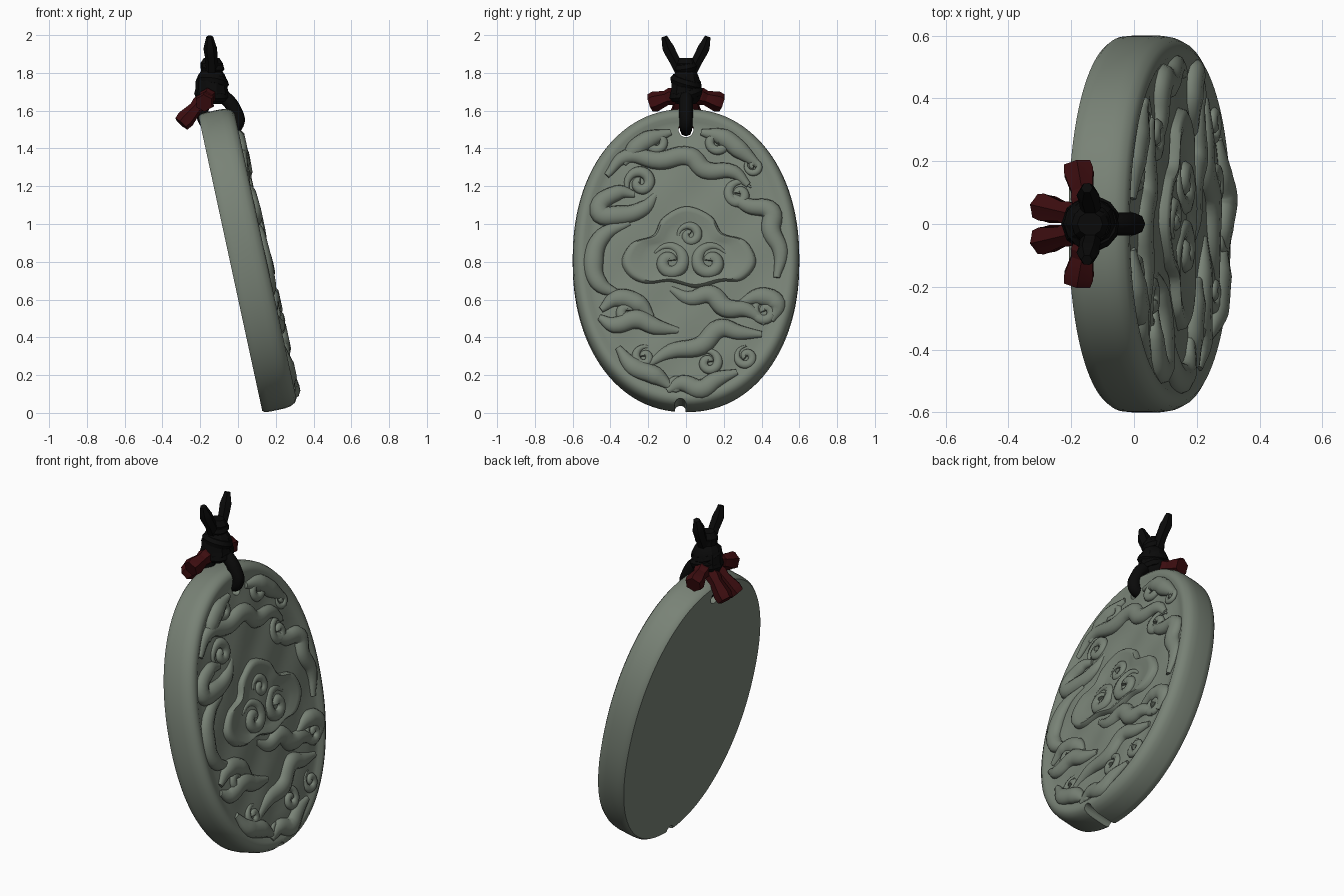
import bpy, bmesh, math
from mathutils import Matrix, Vector

if "Cube" in bpy.data.objects:
    bpy.data.objects.remove(bpy.data.objects["Cube"])

TILT = math.radians(12.2)
S, C = math.sin(TILT), math.cos(TILT)
# plate space: x = width, y = up the plate, z = out of the carved face
PLATE = Matrix(((0, -S, C, -0.04), (1, 0, 0, 0), (0, C, S, 0.79), (0, 0, 0, 1)))


def material(name, rgb):
    m = bpy.data.materials.new(name)
    m.diffuse_color = (*rgb, 1)
    m.use_nodes = True
    m.node_tree.nodes["Principled BSDF"].inputs["Base Color"].default_value = m.diffuse_color
    return m


JADE = material("grey_green_stone", (0.190, 0.225, 0.182))
BLACK = material("black_cord", (0.003, 0.003, 0.003))
RED = material("dark_red_thread", (0.046, 0.004, 0.005))


def finish(ob, mat, angle=35):
    ob.data.materials.clear()
    ob.data.materials.append(mat)
    bpy.ops.object.select_all(action='DESELECT')
    ob.select_set(True)
    bpy.context.view_layer.objects.active = ob
    bpy.ops.object.shade_smooth_by_angle(angle=math.radians(angle))
    return ob


def mesh_object(name, bm, matrix=Matrix()):
    bmesh.ops.recalc_face_normals(bm, faces=bm.faces)
    me = bpy.data.meshes.new(name)
    bm.to_mesh(me)
    bm.free()
    ob = bpy.data.objects.new(name, me)
    ob.matrix_world = matrix
    bpy.context.collection.objects.link(ob)
    return ob


def loft(name, rings, mat, matrix=Matrix(), angle=35):
    """Skin a stack of equal point rings and cap both ends."""
    bm = bmesh.new()
    loops = [[bm.verts.new(p) for p in r] for r in rings]
    n = len(loops[0])
    for a, b in zip(loops, loops[1:]):
        for i in range(n):
            bm.faces.new((a[i], a[(i + 1) % n], b[(i + 1) % n], b[i]))
    bm.faces.new(loops[0])
    bm.faces.new(loops[-1])
    return finish(mesh_object(name, bm, matrix), mat, angle)


def ring(rx, ry, z, n, cx=0, cy=0, power=2.0, wave=0.0):
    pts = []
    for i in range(n):
        c, s = math.cos(2 * math.pi * i / n), math.sin(2 * math.pi * i / n)
        x = cx + rx * math.copysign(abs(c) ** (2 / power), c)
        y = cy + ry * math.copysign(abs(s) ** (2 / power), s)
        pts.append((x, y, z + wave * math.sin(17 * x + 1) * math.sin(15 * y)))
    return pts


def tube(name, pts, radii, mat, matrix=Matrix(), res=6, bevel=2, angle=50):
    """Smooth tapering tube through the points."""
    cu = bpy.data.curves.new(name, 'CURVE')
    cu.dimensions = '3D'
    cu.bevel_depth = 1
    cu.bevel_resolution = bevel
    cu.resolution_u = res
    cu.use_fill_caps = True
    sp = cu.splines.new('BEZIER')
    sp.bezier_points.add(len(pts) - 1)
    for bp, p, r in zip(sp.bezier_points, pts, radii):
        bp.co = p
        bp.radius = r
        bp.handle_left_type = bp.handle_right_type = 'AUTO'
    ob = bpy.data.objects.new(name, cu)
    bpy.context.collection.objects.link(ob)
    bpy.ops.object.select_all(action='DESELECT')
    ob.select_set(True)
    bpy.context.view_layer.objects.active = ob
    bpy.ops.object.convert(target='MESH')
    ob = bpy.context.view_layer.objects.active
    ob.matrix_world = matrix
    return finish(ob, mat, angle)


# Oval plate: flat back, rounded side, soft rim around a gently rolling field
W, H = 0.60, 0.81
profile = [(0.012, 0), (0.003, 0.012), (0, 0.04), (0, 0.12), (0.005, 0.152), (0.018, 0.178),
           (0.038, 0.190), (0.06, 0.190), (0.08, 0.180), (0.11, 0.176)]
rings = [ring(W - d, H - d, z, 112, power=2.14) for d, z in profile]
rings += [ring(W - d, H - d, 0.178 + 0.014 * d, 112, power=2.1, wave=0.008)
          for d in (.15, .20, .25, .30, .35, .40, .45, .50, .55)]
plate = loft("oval_plate", rings, JADE, PLATE)


# Cord hole near the top and small notch at the bottom edge
def cut(matrix, radius):
    bm = bmesh.new()
    bmesh.ops.create_cone(bm, cap_ends=True, segments=20, radius1=radius, radius2=radius, depth=1)
    cutter = mesh_object("cutter", bm, matrix)
    cutter.hide_render = True
    mod = plate.modifiers.new("cut", 'BOOLEAN')
    mod.operation, mod.object, mod.solver = 'DIFFERENCE', cutter, 'EXACT'
    bpy.context.view_layer.objects.active = plate
    bpy.ops.object.modifier_apply(modifier=mod.name)
    bpy.data.objects.remove(cutter)


bpy.context.view_layer.update()
cut(Matrix.Translation((-0.1, 0, 1.5)) @ Matrix.Rotation(math.pi / 2, 4, 'Y'), 0.040)
cut(PLATE @ Matrix.Translation((-0.03, -0.80, 0.1)), 0.030)
finish(plate, JADE)


# Carved relief: points are given as seen from the carved side (across, height)
def on_plate(p, lift=0.0):
    return (p[0], (p[1] - 0.832) / C, lift)


FLAT = PLATE @ Matrix.Translation((0, 0, 0.180)) @ Matrix.Diagonal((1, 1, 0.78, 1))


def ribbon(name, pts, r=0.054):
    n = len(pts) - 1
    radii = [r * (0.1 + 0.9 * math.sin(math.pi * (0.04 + 0.92 * i / n)) ** 0.7) for i in range(n + 1)]
    tube(name, [on_plate(p) for p in pts], radii, JADE, FLAT, bevel=3, angle=60)


def curl(name, cx, cz, r, start, turn, lift=0.0):
    """Spiral scroll winding inwards; turn is +1 or -1."""
    pts, radii = [], []
    for i in range(13):
        t = i / 12
        a = math.radians(start) + turn * t * 2.7 * math.pi
        q = r * (1 - 0.90 * t)
        pts.append(on_plate((cx + q * math.cos(a), cz + q * math.sin(a)), lift + 0.008 * t))
        radii.append(r * (0.42 - 0.12 * t) * min(1, 0.15 + 3 * t))
    tube(name, pts, radii, JADE, FLAT, res=3, angle=60)


# Central lobed cloud: raised crisp edge, dished inside
cloud = [(-.33, .81), (-.28, .90), (-.17, .94), (-.12, 1.03), (0, 1.09), (.13, 1.04), (.19, .95),
         (.31, .91), (.36, .80), (.29, .71), (.18, .70), (.05, .67), (-.08, .70), (-.20, .69), (-.29, .73)]
mid = Vector((0.01, 0.84))
steps = [(1.03, 0.0), (1.01, 0.030), (0.96, 0.042), (0.88, 0.040), (0.74, 0.024), (0.55, 0.018), (0.3, 0.03)]
smooth_edge = []
for i in range(len(cloud)):      # rounded spline through the lobe points
    p0, p1, p2, p3 = (Vector(cloud[(i + k) % len(cloud)]) for k in (-1, 0, 1, 2))
    for k in range(5):
        t = k / 5
        smooth_edge.append(0.5 * (2 * p1 + (p2 - p0) * t + (2 * p0 - 5 * p1 + 4 * p2 - p3) * t * t
                                  + (3 * p1 - p0 - 3 * p2 + p3) * t ** 3))
loft("cloud_centre", [[on_plate(mid + (p - mid) * s, h) for p in smooth_edge] for s, h in steps],
     JADE, FLAT, angle=55)
curl("cloud_curl_left", -0.085, 0.80, 0.095, 150, -1, 0.016)
curl("cloud_curl_right", 0.13, 0.80, 0.095, 30, 1, 0.016)
curl("cloud_curl_top", 0.02, 0.94, 0.065, 200, -1, 0.016)

# Winding ribbons around the field
ribbons = {
    "top": [(-.42, 1.26), (-.32, 1.36), (-.14, 1.34), (.02, 1.36), (.10, 1.29), (.25, 1.28), (.33, 1.21)],
    "upper_left": [(-.27, 1.16), (-.36, 1.17), (-.46, 1.07), (-.36, 1.05), (-.22, 1.09), (-.16, 1.16)],
    "left": [(-.30, 1.01), (-.44, .94), (-.49, .81), (-.46, .69), (-.35, .63)],
    "upper_right": [(.22, 1.16), (.33, 1.10), (.45, 1.07), (.45, .97), (.50, .86), (.48, .72)],
    "lower_left": [(-.46, .51), (-.38, .47), (-.26, .50), (-.16, .46), (-.04, .44)],
    "lower_left_crest": [(-.45, .55), (-.36, .61), (-.25, .58), (-.18, .51)],
    "lower_middle": [(-.08, .66), (.02, .61), (.13, .63), (.21, .56), (.32, .55), (.42, .48)],
    "lower_right": [(.28, .58), (.40, .62), (.48, .58), (.45, .49)],
    "low": [(-.20, .26), (-.08, .33), (.08, .36), (.18, .45), (.28, .43), (.40, .42)],
    "bottom_left": [(-.36, .35), (-.28, .25), (-.16, .20), (-.08, .14)],
    "bottom": [(-.10, .12), (-.02, .16), (.08, .13), (.16, .18), (.27, .22)],
    "top_left_edge": [(-.33, 1.32), (-.27, 1.40), (-.20, 1.45), (-.08, 1.49)],
    "top_right_edge": [(.08, 1.49), (.20, 1.46), (.28, 1.40), (.39, 1.31)],
}
for name, pts in ribbons.items():
    ribbon("ribbon_" + name, pts)

# Small scrolls at the ribbon ends
scrolls = [(-.24, 1.22, .080, 230, -1), (-.15, 1.44, .062, 90, 1), (.16, 1.44, .068, 90, -1),
           (.28, 1.16, .075, 30, 1), (.36, 1.31, .048, 120, 1), (-.31, .54, .080, 140, -1),
           (.42, .54, .070, 60, 1), (.12, .27, .068, 150, -1), (.32, .30, .060, 90, 1),
           (-.22, .30, .060, 40, 1), (-.05, .15, .045, 0, 1)]
for i, (x, z, r, a, t) in enumerate(scrolls):
    curl(f"scroll_{i + 1}", x, z, r, a, t)

# Cord loop through the hole
loop = [(-.12, 0, 1.70), (-.065, 0, 1.665), (-.022, 0, 1.61), (-.003, 0, 1.53), (-.05, 0, 1.502),
        (-.13, 0, 1.505), (-.180, 0, 1.55), (-.185, 0, 1.63), (-.16, 0, 1.70)]
tube("cord_loop", loop, [.036, .036, .037, .035, .032, .032, .032, .034, .036], BLACK)

# Knot body with wrapped strands
knot = [(.055, 1.635), (.080, 1.66), (.092, 1.69), (.084, 1.72), (.086, 1.75), (.070, 1.79),
        (.056, 1.81), (.060, 1.85), (.040, 1.880)]
loft("knot", [ring(r, r * 0.95, z, 10, -0.14) for r, z in knot], BLACK, angle=30)
for i, (z, r, tilt) in enumerate([(1.69, .064, 14), (1.75, .060, -16), (1.83, .036, 10)]):
    bpy.ops.mesh.primitive_torus_add(location=(-0.135, 0, z), rotation=(math.radians(tilt), 0.15, 0),
                                     major_radius=r, minor_radius=.028,
                                     major_segments=14, minor_segments=7)
    wrap = bpy.context.active_object
    wrap.name = f"knot_wrap_{i + 1}"
    finish(wrap, BLACK)

# Two loose cord ends and four tassels, mirrored left and right
for side, label in ((-1, "left"), (1, "right")):
    end = [(-.14, .025 * side, 1.80), (-.14, .062 * side, 1.87), (-.147, .093 * side, 1.93),
           (-.15, .115 * side, 1.992)]
    tube("cord_end_" + label, end, [.034, .033, .036, .018], BLACK, res=3, bevel=1, angle=30)
    for kind, tip, w in (("inner", (-.300, .055, 1.530), 1.2), ("outer", (-.180, .190, 1.640), 1.3)):
        a = Vector((-.15, .02 * side, 1.695))
        b = Vector((tip[0], tip[1] * side, tip[2]))
        q = (b - a).to_track_quat('Z', 'Y')
        rings = []
        for t, r in ((0, .022), (.35, .036), (.5, .030), (.85, .042), (1, .037)):
            rings.append([a.lerp(b, t) + q @ (Vector(p) * w * (1 if i % 2 else 0.84))
                          for i, p in enumerate(ring(r, r, 0, 12))])
        loft(f"tassel_{kind}_{label}", rings, RED, angle=25)
